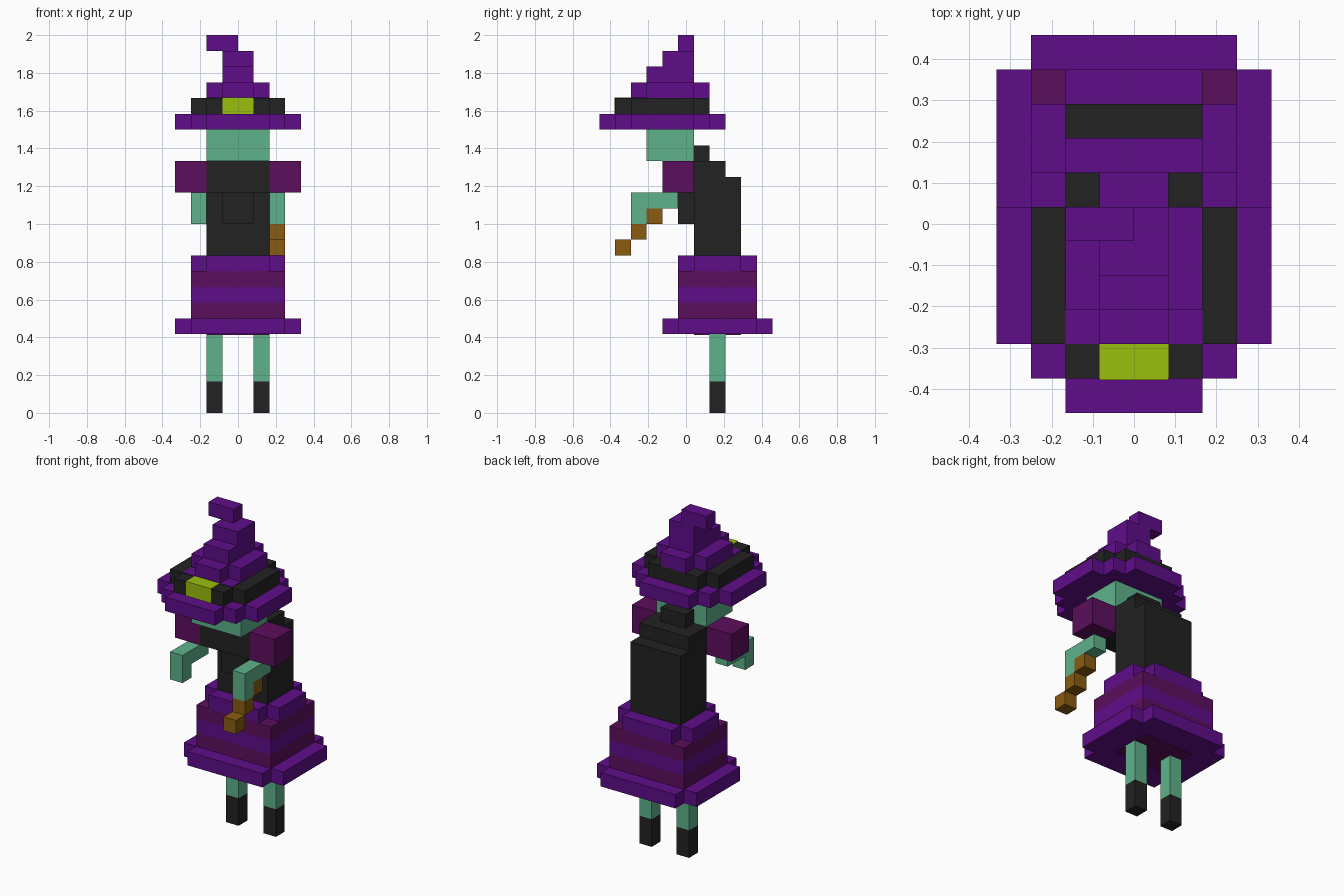
import bpy, bmesh
from mathutils import Vector

U = 1 / 12  # one block of the figure

if "Cube" in bpy.data.objects:
    bpy.data.objects.remove(bpy.data.objects["Cube"], do_unlink=True)


def material(name, rgb):
    lin = [(c / 255 / 12.92) if c < 11 else ((c / 255 + 0.055) / 1.055) ** 2.4 for c in rgb]
    m = bpy.data.materials.new(name)
    m.use_nodes = True
    m.diffuse_color = (*lin, 1)
    m.node_tree.nodes["Principled BSDF"].inputs["Base Color"].default_value = (*lin, 1)
    return m


purple = material("purple cloth", (95, 13, 138))
plum = material("plum cloth", (92, 14, 92))
black = material("black cloth", (34, 34, 34))
green = material("green skin", (95, 178, 140))
brown = material("brown wood", (138, 92, 16))
lime = material("lime buckle", (155, 191, 14))


def prism(name, points, push, mat):
    """Extrude a flat outline, given in blocks, along push."""
    bm = bmesh.new()
    face = bm.faces.new([bm.verts.new(Vector(p) * U) for p in points])
    out = bmesh.ops.extrude_face_region(bm, geom=[face])
    moved = [v for v in out["geom"] if isinstance(v, bmesh.types.BMVert)]
    bmesh.ops.translate(bm, vec=Vector(push) * U, verts=moved)
    bmesh.ops.recalc_face_normals(bm, faces=bm.faces)
    mesh = bpy.data.meshes.new(name)
    bm.to_mesh(mesh)
    bm.free()
    mesh.materials.append(mat)
    ob = bpy.data.objects.new(name, mesh)
    bpy.context.collection.objects.link(ob)
    return ob


def box(name, x, y, z, mat):
    pts = [(x[0], y[0], z[0]), (x[1], y[0], z[0]), (x[1], y[1], z[0]), (x[0], y[1], z[0])]
    return prism(name, pts, (0, 0, z[1] - z[0]), mat)


def tier(name, steps, yc, z0, z1, mat):
    """Symmetric slab with stepped corners; steps are (half width, half depth)."""
    quarter = []
    for i, (hx, hy) in enumerate(steps):
        if i:
            quarter.append((hx, steps[i - 1][1]))
        quarter.append((hx, hy))
    half = quarter + [(-x, y) for x, y in reversed(quarter)]
    ring = half + [(-x, -y) for x, y in half]
    return prism(name, [(x, yc + y, z0) for x, y in ring], (0, 0, z1 - z0), mat)


def side_profile(name, yz, x0, x1, mat):
    return prism(name, [(x0, y, z) for y, z in yz], (x1 - x0, 0, 0), mat)


# Legs, sleeves and arms, mirrored across x
ARM = [(-0.5, 13), (-0.5, 14), (-3.5, 14), (-3.5, 12), (-2.5, 12), (-2.5, 13)]
for side, s in (("left", 1), ("right", -1)):
    span = lambda a, b: sorted((a * s, b * s))
    box(side + "_boot", span(1, 2), (1.5, 2.5), (0, 2), black)
    box(side + "_leg", span(1, 2), (1.5, 2.5), (2, 5), green)
    box(side + "_sleeve", span(2, 4), (-1.5, 0.5), (14, 16), plum)
    side_profile(side + "_arm", ARM, *span(2, 3), green)

# Skirt
tier("skirt_hem", [(4, 2.5), (3, 3.5)], 2, 5, 6, purple)
box("skirt_lining", (-2, 2), (0.5, 3.5), (4.95, 5.5), plum)
for i, mat in enumerate((plum, purple, plum)):
    tier(f"skirt_stripe_{i + 1}", [(3, 2.5)], 2, 6 + i, 7 + i, mat)
tier("skirt_waist", [(3, 1.5), (2, 2.5)], 2, 9, 10, purple)

# Hunched torso, seen from the side
side_profile("torso", [(0.5, 10), (3.5, 10), (3.5, 15), (2.5, 15), (2.5, 16),
                       (-1.5, 16), (-1.5, 14), (0.5, 14)], -2, 2, black)
box("chest", (-1, 1), (-0.5, 0.5), (12, 14), black)
box("neck", (-1, 1), (0.5, 1.5), (16, 17), black)
box("head", (-2, 2), (-2.5, 0.5), (16, 18), green)

# Stick held in the left hand, a staircase of blocks
for i in range(3):
    y, z = -2.5 - i, 12 - i
    box(f"stick_{i + 1}", (2, 3), (y, y + 1), (z, z + 1), brown)

# Hat
tier("hat_brim", [(4, 2), (3, 3), (2, 4)], -1.5, 18, 19, purple)
tier("hat_band", [(3, 2), (2, 3)], -1.5, 19, 20, black)
box("hat_buckle", (-1, 1), (-4.54, -3.5), (19, 20.04), lime)
box("hat_crown_base", (-2, 2), (-3.5, 0.5), (19.5, 20.04), purple)
tier("hat_crown", [(2, 1.5), (1, 2.5)], -1, 20, 21, purple)
box("hat_cone_lower", (-1, 1), (-2.5, 0.5), (21, 22), purple)
box("hat_cone_upper", (-1, 1), (-1.5, 0.5), (22, 23), purple)
box("hat_tip", (-2, 0), (-0.5, 0.5), (23, 24), purple)
